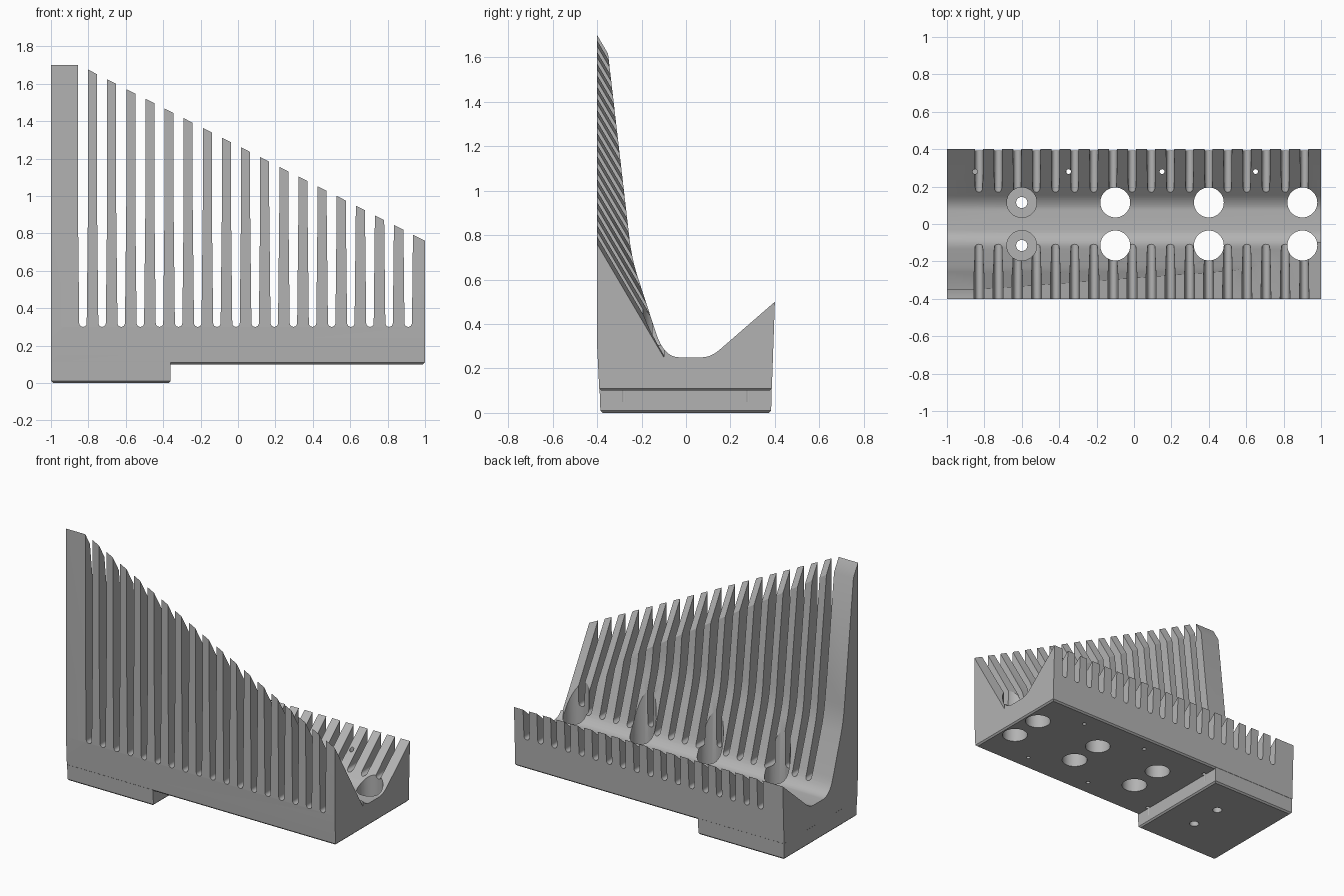
import bpy, bmesh, math
from mathutils import Vector

old = bpy.data.objects.get("Cube")
if old:
    bpy.data.objects.remove(old, do_unlink=True)

grey = bpy.data.materials.new("light grey")
grey.use_nodes = True
colour = (0.45, 0.45, 0.45, 1)
grey.diffuse_color = colour
grey.node_tree.nodes["Principled BSDF"].inputs["Base Color"].default_value = colour


def loft(bm, sections):
    """Solid through matching closed sections, capped at both ends."""
    rings = [[bm.verts.new(p) for p in s] for s in sections]
    n = len(rings[0])
    for a, b in zip(rings, rings[1:]):
        for i in range(n):
            j = (i + 1) % n
            bm.faces.new((a[i], a[j], b[j], b[i]))
    bm.faces.new(rings[0][::-1])
    bm.faces.new(rings[-1])


def finish(bm, name):
    bmesh.ops.recalc_face_normals(bm, faces=bm.faces)
    mesh = bpy.data.meshes.new(name)
    bm.to_mesh(mesh)
    bm.free()
    mesh.materials.append(grey)
    ob = bpy.data.objects.new(name, mesh)
    bpy.context.collection.objects.link(ob)
    return ob


def chamfer_bottom(bm, z, width):
    edges = [e for e in bm.edges if all(abs(v.co.z - z) < 1e-4 for v in e.verts)]
    bmesh.ops.bevel(bm, geom=edges, offset=width, segments=1, affect='EDGES')


def combine(target, other, operation):
    mod = target.modifiers.new(operation, 'BOOLEAN')
    mod.object, mod.operation, mod.solver = other, operation, 'EXACT'
    bpy.context.view_layer.objects.active = target
    bpy.ops.object.modifier_apply(modifier=mod.name)
    bpy.data.objects.remove(other, do_unlink=True)


def fillet(a, corner, b, steps=8):
    """Rounded corner between two straight runs."""
    a, c, b = Vector(a), Vector(corner), Vector(b)
    ts = [i / steps for i in range(steps + 1)]
    return [tuple(a * (1 - t) ** 2 + c * 2 * t * (1 - t) + b * t * t) for t in ts]


# Trough body: tall front wall, rounded floor, low rear wall
profile = [(-0.39, 0.1), (-0.4, 0.3), (-0.4, 1.8), (-0.372, 1.8)]
profile += fillet((-0.255, 0.79), (-0.245, 0.7), (-0.22, 0.62))
profile += fillet((-0.135, 0.36), (-0.1, 0.25), (-0.03, 0.25))
profile += fillet((0.07, 0.25), (0.11, 0.25), (0.15, 0.283))
profile += [(0.4, 0.5), (0.386, 0.1)]
bm = bmesh.new()
loft(bm, [[(x, y, z) for y, z in profile] for x in (-1, 1)])
chamfer_bottom(bm, 0.1, 0.01)
body = finish(bm, "finned_trough")

# Lower foot under the tall end
bm = bmesh.new()
loft(bm, [[(x, -0.385, 0), (x, -0.39, 0.14), (x, 0.386, 0.14), (x, 0.383, 0)]
          for x in (-0.999, -0.36)])
chamfer_bottom(bm, 0, 0.01)
combine(body, finish(bm, "foot"), 'UNION')

# Sloping cut along the top of the front wall
bm = bmesh.new()
sections = []
for x in (-1.1, -0.85, 1.1):
    h = 1.7 - 0.508 * max(0, x + 0.85)
    sections.append([(x, -0.6, h + 0.34), (x, -0.1, h - 0.51), (x, -0.1, 3), (x, -0.6, 3)])
loft(bm, sections)
combine(body, finish(bm, "slope_cutter"), 'DIFFERENCE')

# Round-bottomed slots between the fins, through both walls
bm = bmesh.new()
for i in range(18):
    cx = -0.829 + i * 0.1023
    outline = [(-0.027, 2), (-0.027, 0.95)]
    for k in range(9):
        a = math.pi * (1 + k / 8)
        outline.append((0.02 * math.cos(a), 0.32 + 0.02 * math.sin(a)))
    outline += [(0.027, 0.95), (0.027, 2)]
    loft(bm, [[(cx + x, y, z) for x, z in outline] for y in (-0.6, 0.6)])
combine(body, finish(bm, "slot_cutter"), 'DIFFERENCE')


# Vertical bores: wide drains, stepped screw holes, small pin holes
def bore(bm, x, y, r, z0, z1, n=40):
    ring = [(x + r * math.cos(math.tau * k / n), y + r * math.sin(math.tau * k / n))
            for k in range(n)]
    loft(bm, [[(px, py, z) for px, py in ring] for z in (z0, z1)])


wide, narrow = bmesh.new(), bmesh.new()
for y in (-0.115, 0.115):
    for x in (-0.1, 0.4, 0.9):
        bore(wide, x, y, 0.08, -0.1, 2)
    bore(wide, -0.6, y, 0.08, 0.12, 2)
    bore(narrow, -0.6, y, 0.03, -0.1, 0.3)
for x in (-0.35, 0.15, 0.65):
    bore(narrow, x, 0.28, 0.013, 0.05, 1, 16)
    bore(narrow, x, -0.28, 0.013, 0.05, 0.25, 16)
bore(narrow, -0.85, 0.28, 0.013, 0.15, 1, 16)
combine(body, finish(wide, "wide_bore_cutter"), 'DIFFERENCE')
combine(body, finish(narrow, "narrow_bore_cutter"), 'DIFFERENCE')

bpy.ops.object.select_all(action='DESELECT')
body.select_set(True)
bpy.context.view_layer.objects.active = body
bpy.ops.object.shade_smooth_by_angle(angle=math.radians(25))
